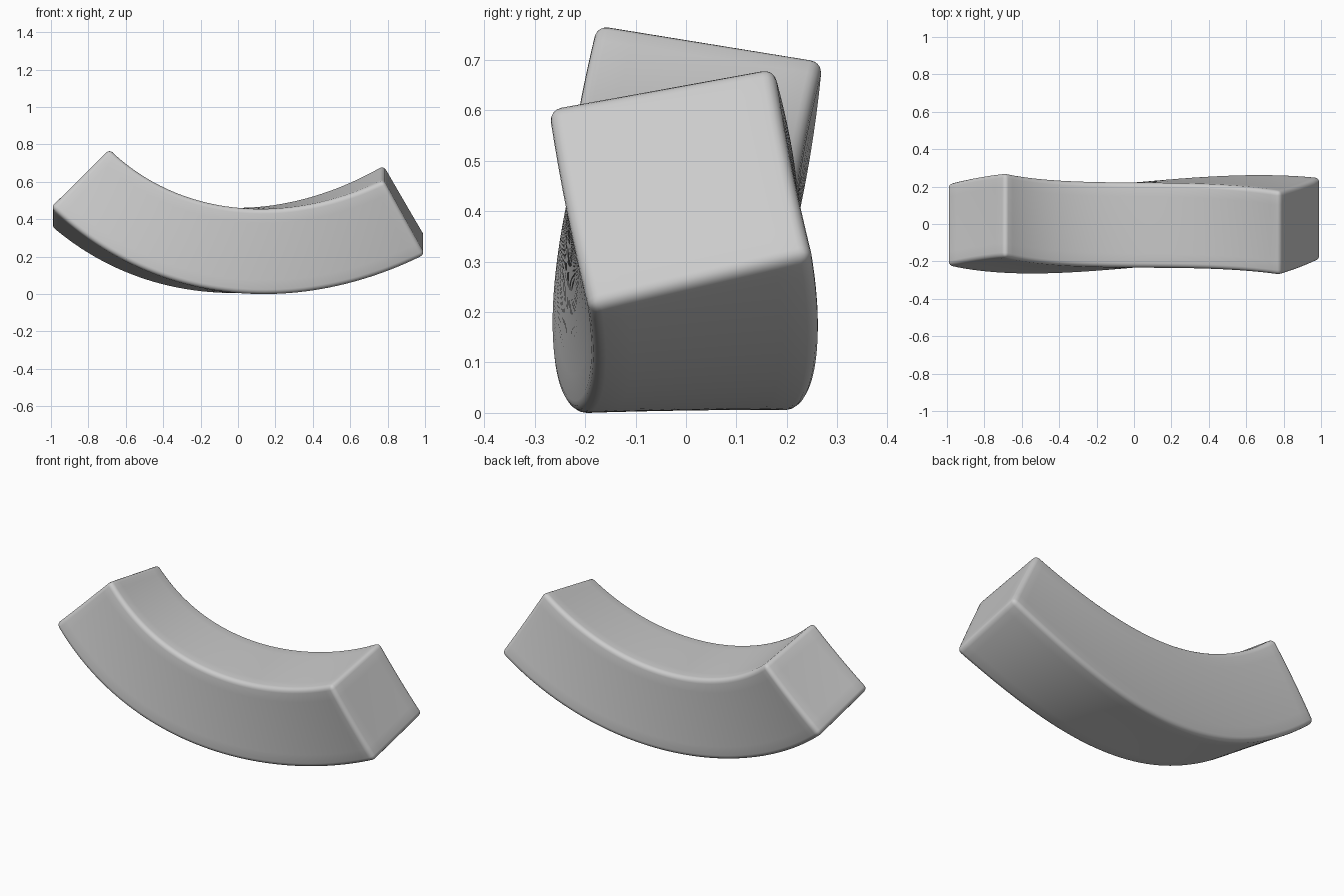
import bpy, bmesh, math
from mathutils import Vector

if "Cube" in bpy.data.objects:
    bpy.data.objects.remove(bpy.data.objects["Cube"])

SIDE = 0.455                      # square section
ROUND = 0.025                     # edge rounding
TWIST = math.radians(13.4)        # twist per unit of x
AXIS_Z = 0.40                     # height of the twist axis

# Centre line of the sagging bar in the xz plane (cubic Bezier)
A, D = Vector((-0.845, 0.573)), Vector((0.889, 0.447))
R = 0.644
B = A + R * Vector((math.cos(math.radians(-43.5)), math.sin(math.radians(-43.5))))
C = D - R * Vector((math.cos(math.radians(29)), math.sin(math.radians(29))))


def bend_and_twist(co):
    # co.x runs 0..LENGTH along the centre line, y and z span the section
    t = co.x / LENGTH
    s = 1 - t
    p = s**3 * A + 3 * s * s * t * B + 3 * s * t * t * C + t**3 * D
    d = (s * s * (B - A) + 2 * s * t * (C - B) + t * t * (D - C)).normalized()
    x = p.x - d.y * co.z
    z = p.y + d.x * co.z - AXIS_Z
    a = TWIST * x
    return Vector((x, co.y * math.cos(a) - z * math.sin(a),
                   AXIS_Z + co.y * math.sin(a) + z * math.cos(a)))


LENGTH = 1.87

# Straight rounded bar
bm = bmesh.new()
bmesh.ops.create_cube(bm, size=1)
for v in bm.verts:
    v.co = Vector(((v.co.x + 0.5) * LENGTH, v.co.y * SIDE, v.co.z * SIDE))
bmesh.ops.bevel(bm, geom=bm.edges[:], offset=ROUND, offset_type='OFFSET',
                segments=4, profile=0.5, affect='EDGES')

# Slice it in all directions so that it can deform smoothly
def slice_bar(axis, lo, hi, n):
    for i in range(1, n):
        co, no = Vector(), Vector()
        co[axis] = lo + (hi - lo) * i / n
        no[axis] = 1
        bmesh.ops.bisect_plane(bm, geom=bm.verts[:] + bm.edges[:] + bm.faces[:],
                               plane_co=co, plane_no=no)

h = SIDE / 2 - ROUND
slice_bar(0, ROUND, LENGTH - ROUND, 48)
slice_bar(1, -h, h, 8)
slice_bar(2, -h, h, 8)

# Sag and twist
for v in bm.verts:
    v.co = bend_and_twist(v.co)

# Stand on the ground, centred
for axis in range(3):
    lo = min(v.co[axis] for v in bm.verts)
    hi = max(v.co[axis] for v in bm.verts)
    shift = lo if axis == 2 else (lo + hi) / 2
    for v in bm.verts:
        v.co[axis] -= shift

bmesh.ops.recalc_face_normals(bm, faces=bm.faces[:])
mesh = bpy.data.meshes.new("twisted_bar")
bm.to_mesh(mesh)
bm.free()
bar = bpy.data.objects.new("twisted_bar", mesh)
bpy.context.collection.objects.link(bar)
bpy.context.view_layer.objects.active = bar
bar.select_set(True)
bpy.ops.object.shade_smooth_by_angle(angle=math.radians(40))
